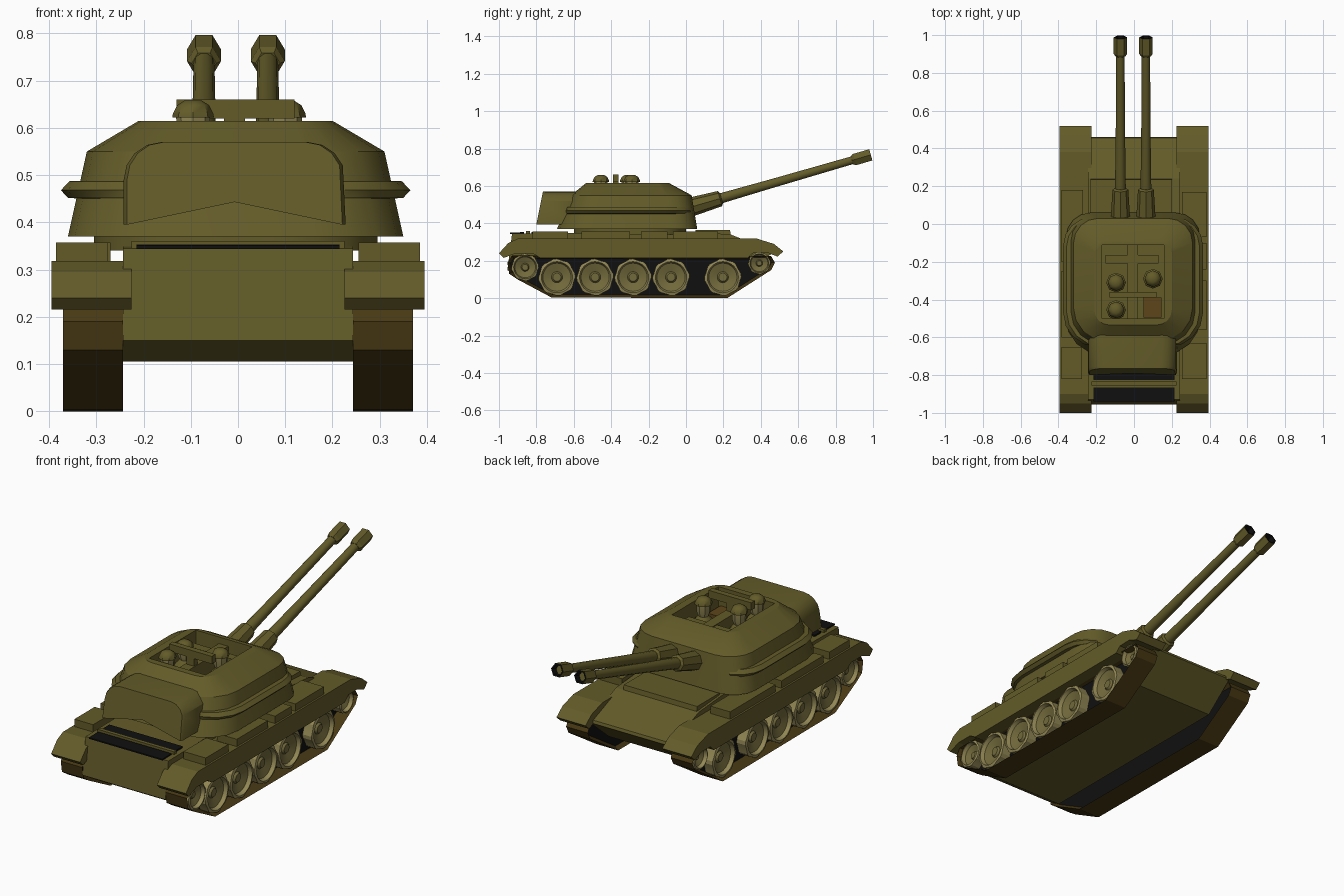
import bpy, bmesh, math
from mathutils import Vector

if "Cube" in bpy.data.objects:
    bpy.data.objects.remove(bpy.data.objects["Cube"])


def mat(name, col):
    m = bpy.data.materials.new(name)
    m.diffuse_color = (*col, 1)
    m.use_nodes = True
    m.node_tree.nodes["Principled BSDF"].inputs["Base Color"].default_value = m.diffuse_color
    return m


OLIVE = mat("olive", (0.125, 0.105, 0.022))
BROWN = mat("track_brown", (0.065, 0.041, 0.007))
BLACK = mat("black", (0.005, 0.005, 0.005))
TAN = mat("rim_tan", (0.29, 0.245, 0.09))
DISH = mat("dish_olive", (0.17, 0.145, 0.045))
SEAT = mat("seat_brown", (0.11, 0.06, 0.01))


def finish(name, bm, mats, smooth=None):
    bmesh.ops.recalc_face_normals(bm, faces=bm.faces)
    me = bpy.data.meshes.new(name)
    bm.to_mesh(me)
    bm.free()
    for m in mats:
        me.materials.append(m)
    ob = bpy.data.objects.new(name, me)
    bpy.context.collection.objects.link(ob)
    if smooth:
        bpy.context.view_layer.objects.active = ob
        ob.select_set(True)
        bpy.ops.object.shade_smooth_by_angle(angle=math.radians(smooth))
        ob.select_set(False)
    return ob


def loft(bm, rings, cap0=True, cap1=True, mats=None):
    """Skin a list of equal-length closed rings."""
    vs = [[bm.verts.new(p) for p in r] for r in rings]
    n = len(vs[0])
    for k, (a, b) in enumerate(zip(vs, vs[1:])):
        for i in range(n):
            f = bm.faces.new((a[i], a[(i + 1) % n], b[(i + 1) % n], b[i]))
            f.material_index = mats[k] if mats else 0
    caps = []
    if cap0:
        caps.append(bm.faces.new(vs[0]))
    if cap1:
        caps.append(bm.faces.new(vs[-1]))
    return caps


def prism(name, pts, x0, x1, m):
    """Side profile of (y, z) points extruded along x."""
    bm = bmesh.new()
    loft(bm, [[(x, y, z) for y, z in pts] for x in (x0, x1)])
    return finish(name, bm, [m])


def box(name, x0, x1, y0, y1, z0, z1, m):
    return prism(name, [(y0, z0), (y1, z0), (y1, z1), (y0, z1)], x0, x1, m)


def rrect(hx, y0, y1, rf, rb, z, cx=-0.005, n=4):
    """Rounded rectangle ring: rf is the +y corner radius, rb the -y one."""
    out = []
    for sx, sy, a0 in ((1, 1, 0), (-1, 1, 90), (-1, -1, 180), (1, -1, 270)):
        r = rf if sy > 0 else rb
        ox, oy = cx + sx * (hx - r), (y1 - r if sy > 0 else y0 + r)
        for i in range(n + 1):
            a = math.radians(a0 + 90 * i / n)
            out.append((ox + r * math.cos(a), oy + r * math.sin(a), z))
    return out


def tube(name, p0, p1, profile, n, mats, idx, smooth=None):
    """Round part along p0-p1; profile holds (distance, radius)."""
    d = (Vector(p1) - Vector(p0)).normalized()
    u = Vector((1, 0, 0))
    v = d.cross(u).normalized()
    rings = []
    for t, r in profile:
        c = Vector(p0) + d * t
        rings.append([c + r * (u * math.cos(2 * math.pi * i / n) + v * math.sin(2 * math.pi * i / n))
                      for i in range(n)])
    bm = bmesh.new()
    loft(bm, rings, mats=idx)
    return finish(name, bm, mats, smooth)


# Hull
prism("hull", [(-0.955, 0.15), (-0.88, 0.105), (0.30, 0.105), (0.46, 0.24), (0.455, 0.255),
               (0.24, 0.34), (0.05, 0.355), (-0.93, 0.345)], -0.243, 0.243, OLIVE)
prism("front_deck_plate", [(0.05, 0.34), (0.24, 0.335), (0.235, 0.365), (0.05, 0.365)], -0.23, 0.20, OLIVE)
bm = bmesh.new()
loft(bm, [rrect(0.3, -0.6, 0.0, 0.2, 0.2, z) for z in (0.34, 0.38)])
finish("turret_ring", bm, [OLIVE], 40)

# Engine deck grilles
prism("rear_grille", [(-0.94, 0.344), (-0.865, 0.345), (-0.865, 0.353), (-0.94, 0.351)], -0.215, 0.215, BLACK)
prism("front_grille", [(-0.825, 0.346), (-0.77, 0.346), (-0.77, 0.355), (-0.825, 0.354)], -0.215, 0.215, BLACK)
box("grille_bar", -0.225, 0.225, -0.855, -0.835, 0.34, 0.36, OLIVE)

# Running gear, one set per side
track = [(-0.93, 0.228), (-0.955, 0.19), (-0.945, 0.13), (-0.90, 0.10), (-0.72, 0.004), (0.22, 0.0),
         (0.455, 0.15), (0.475, 0.19), (0.455, 0.225)]
fender = [(-1.0, 0.24), (-0.95, 0.295), (-0.90, 0.318), (0.38, 0.318), (0.47, 0.29), (0.52, 0.25),
          (0.49, 0.222), (0.43, 0.245), (0.36, 0.243), (0.33, 0.215), (-0.78, 0.215), (-0.82, 0.24),
          (-0.91, 0.24), (-0.975, 0.215)]
wheels = [(-0.86, 0.165, 0.073)] + [(y, 0.112, 0.099) for y in (-0.69, -0.486, -0.283, -0.08, 0.197)]
wheels.append((0.392, 0.187, 0.06))
for s, side in ((1, "right"), (-1, "left")):
    bm = bmesh.new()
    caps = loft(bm, [[(s * x, y, z) for y, z in track] for x in (0.243, 0.37)])
    bmesh.ops.recalc_face_normals(bm, faces=bm.faces)
    for f, push in zip(caps, (0.02, -0.06)):
        bmesh.ops.inset_region(bm, faces=[f], thickness=0.016, use_even_offset=True)
        f.material_index = 1
        bmesh.ops.translate(bm, verts=f.verts, vec=(s * push, 0, 0))
    finish(side + "_track", bm, [BROWN, BLACK])
    prism(side + "_fender", fender, s * 0.225, s * 0.395, OLIVE)
    for k, (y, z, r) in enumerate(wheels):
        n, rings = 32, []
        for x, q, notch in ((0.305, 1, 1), (0.362, 1, 1), (0.366, 0.84, 0), (0.346, 0.76, 0),
                            (0.332, 0.3, 0), (0.342, 0.22, 0)):
            ring = []
            for i in range(n):
                rr = r * q * (0.95 if notch and i % 4 > 1 else 1)
                a = 2 * math.pi * i / n
                ring.append((s * x, y + rr * math.cos(a), z + rr * math.sin(a)))
            rings.append(ring)
        bm = bmesh.new()
        caps = loft(bm, rings, mats=[0, 0, 0, 1, 1])
        caps[1].material_index = 1
        finish(f"{side}_wheel_{k}", bm, [TAN, DISH], 25)

# Stowage boxes on the fenders
for k, (x0, x1, y0, y1) in enumerate([
        (0.255, 0.385, -0.82, -0.63), (0.27, 0.385, -0.56, -0.30), (0.27, 0.385, -0.24, -0.10),
        (0.255, 0.385, -0.07, 0.17), (-0.385, -0.275, -0.82, -0.65), (-0.385, -0.27, -0.60, -0.25),
        (-0.385, -0.27, -0.20, 0.18)]):
    box(f"stowage_box_{k}", x0, x1, y0, y1, 0.30, 0.357, OLIVE)

# Open-topped turret with a dark floor
bm = bmesh.new()
caps = loft(bm, [
    rrect(0.355, -0.69, 0.06, 0.13, 0.19, 0.37),
    rrect(0.335, -0.65, 0.045, 0.13, 0.18, 0.46),
    rrect(0.315, -0.615, 0.03, 0.13, 0.17, 0.55),
    rrect(0.205, -0.535, -0.09, 0.06, 0.08, 0.615),
    rrect(0.165, -0.50, -0.11, 0.003, 0.003, 0.615),
    rrect(0.165, -0.50, -0.11, 0.003, 0.003, 0.43)])
caps[1].material_index = 1
finish("turret", bm, [OLIVE, BLACK], 28)

# Tapered flange around the turret sides
bm = bmesh.new()
loft(bm, [rrect(hx, y0, y1, 0.15, 0.18, z) for hx, y0, y1, z in (
    (0.33, -0.645, 0.03, 0.45), (0.355, -0.65, 0.035, 0.452), (0.37, -0.65, 0.035, 0.468),
    (0.352, -0.645, 0.03, 0.487), (0.32, -0.63, 0.03, 0.488))])
finish("turret_flange", bm, [OLIVE], 28)

# Rear turret bustle: rounded top corners and a raised centre on the lower edge
outline = [(-0.235, 0.395), (0.0, 0.443), (0.235, 0.395), (0.235, 0.49)]
for c, a0 in ((1, 0), (-1, 90)):
    for i in range(5):
        a = math.radians(a0 + i * 22.5)
        outline.append((c * 0.155 + 0.08 * math.cos(a), 0.49 + 0.08 * math.sin(a)))
outline.append((-0.235, 0.49))
outline = [p for i, p in enumerate(outline) if p not in outline[:i] and i not in (3, len(outline) - 1)]
bm = bmesh.new()
loft(bm, [[(x * q - 0.007, y - (0.0 if y > -0.7 else 0.2 * (0.57 - z)), z) for x, z in outline]
          for y, q in ((-0.55, 0.95), (-0.62, 1.0), (-0.75, 1.0), (-0.765, 0.97))])
finish("turret_bustle", bm, [OLIVE], 28)

# Twin guns
dy = Vector((0, 1, 0.29)).normalized()
for x, side in ((0.063, "right"), (-0.072, "left")):
    p = Vector((x, -0.03, 0.471))
    q = p + dy
    tube(side + "_gun_sleeve", p, q, [(0, 0.05), (0.08, 0.05), (0.22, 0.042), (0.228, 0.03)], 8, [OLIVE], [0] * 3)
    tube(side + "_barrel", p, q, [(0.2, 0.029), (0.5, 0.025), (0.98, 0.022)], 10, [OLIVE], [0] * 2, 40)
    tube(side + "_muzzle", p, q, [(0.955, 0.026), (0.97, 0.036), (1.06, 0.036), (1.06, 0.028), (1.03, 0.026)],
         6, [OLIVE, BLACK], [0, 0, 1, 1])

# Crew compartment fittings
box("gun_cradle", -0.035, 0.02, -0.50, -0.11, 0.43, 0.58, OLIVE)
box("sight_bar", -0.13, 0.12, -0.39, -0.36, 0.62, 0.66, OLIVE)
box("sight_post", -0.03, 0.015, -0.39, -0.36, 0.55, 0.63, OLIVE)
box("cross_beam", -0.15, 0.13, -0.21, -0.165, 0.53, 0.575, OLIVE)
box("seat", 0.05, 0.145, -0.495, -0.39, 0.43, 0.52, SEAT)

# Three crew members
for k, (x, y) in enumerate([(-0.095, -0.31), (0.10, -0.29), (-0.095, -0.455)]):
    base = Vector((x, y, 0.43))
    tube(f"crew_body_{k}", base, base + Vector((0, 0, 1)),
         [(0, 0.045), (0.10, 0.052), (0.13, 0.025)], 8, [OLIVE], [0] * 2, 40)
    tube(f"crew_head_{k}", base, base + Vector((0, 0, 1)),
         [(0.12, 0.022), (0.15, 0.034), (0.195, 0.036)], 8, [TAN], [0] * 2, 40)
    tube(f"crew_helmet_{k}", base, base + Vector((0, 0, 1)),
         [(0.192, 0.044), (0.20, 0.043), (0.218, 0.034), (0.228, 0.018)], 8, [OLIVE], [0] * 3, 40)
